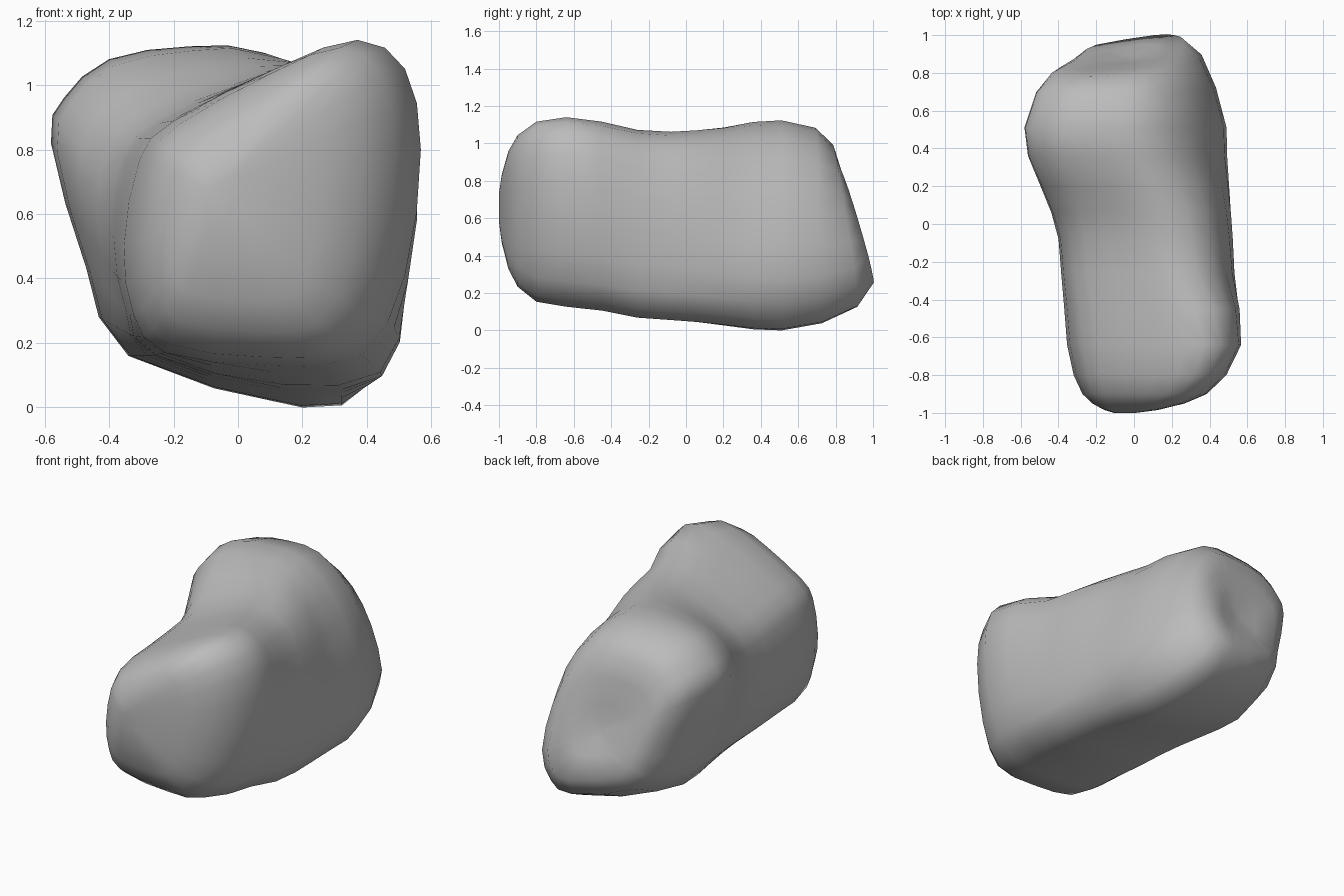
import bpy, bmesh
from mathutils import Vector

cube = bpy.data.objects.get("Cube")
if cube:
    bpy.data.objects.remove(cube)

# Cross-sections (x, z), counter-clockwise from the bottom right
FRONT = [(.39, .16), (.53, .41), (.58, .8), (.53, 1.05), (.38, 1.14), (.14, 1.06),
         (-.2, .89), (-.31, .77), (-.36, .5), (-.33, .29), (-.23, .17), (.1, .13)]
WAIST = [(.45, .1), (.52, .35), (.51, .69), (.41, .98), (.2, 1.06), (-.02, .99),
         (-.25, .88), (-.35, .77), (-.39, .53), (-.35, .3), (-.26, .16), (.15, .06)]
BACK = [(.39, .06), (.49, .27), (.43, .64), (.29, .93), (.08, 1.1), (-.15, 1.12),
        (-.4, 1.08), (-.54, .96), (-.58, .82), (-.47, .43), (-.34, .16), (.2, 0)]
SECTIONS = [[Vector(p) for p in s] for s in (FRONT, WAIST, BACK)]
CENTRES = [Vector((-.07, .66)), Vector((0, .6)), Vector((-.02, .55))]

# Stations along the stone: y, section blend, width, height, backward lean
STATIONS = [(-1, 0, .12, .15, 0), (-.985, 0, .3, .36, 0), (-.95, 0, .52, .62, 0),
            (-.9, 0, .7, .8, 0), (-.8, 0, .86, .95, 0), (-.64, 0, .98, 1, 0),
            (-.45, .3, 1, 1, 0), (-.26, .85, 1, 1, 0), (-.08, 1.05, 1, 1, 0),
            (.06, 1.25, 1, 1, 0), (.2, 1.55, 1, 1, 0), (.36, 1.9, 1, 1, 0),
            (.51, 2, 1, 1, 0), (.71, 2, .89, .93, .03), (.85, 2, .74, .77, .14),
            (.91, 2, .56, .54, .27), (.9, 2, .28, .27, .3), (.88, 2, .08, .08, .3)]


def smooth_loop(points, steps=2):
    """Closed spline through the points."""
    out, n = [], len(points)
    for i in range(n):
        a, b, c, d = (points[(i + k) % n] for k in (-1, 0, 1, 2))
        for j in range(steps):
            t = j / steps
            out.append(b + (c - a) * t / 2 + (a * 2 - b * 5 + c * 4 - d) * t * t / 2
                       + (b * 3 - a - c * 3 + d) * t ** 3 / 2)
    return out


def ring(y, blend, width, height, lean):
    k = min(int(blend), 1)
    f = blend - k
    centre = CENTRES[k].lerp(CENTRES[k + 1], f)
    pts = [a.lerp(b, f) for a, b in zip(SECTIONS[k], SECTIONS[k + 1])]
    pts = [centre + (p - centre) * Vector((width, height)) for p in smooth_loop(pts)]
    return [Vector((p.x, y - lean * (p.y - centre.y - p.x / 3), p.y)) for p in pts]


# Stone body: skin the rings and close both ends
bm = bmesh.new()
rings = [[bm.verts.new(p) for p in ring(*s)] for s in STATIONS]
for lower, upper in zip(rings, rings[1:]):
    for i in range(len(lower)):
        bm.faces.new((lower[i - 1], lower[i], upper[i], upper[i - 1]))
bm.faces.new(rings[0])
bm.faces.new(rings[-1])
bmesh.ops.recalc_face_normals(bm, faces=bm.faces)

mesh = bpy.data.meshes.new("stone")
bm.to_mesh(mesh)
bm.free()
stone = bpy.data.objects.new("stone", mesh)
bpy.context.collection.objects.link(stone)
mesh.shade_smooth()

# Plain grey
grey = bpy.data.materials.new("stone_grey")
grey.use_nodes = True
colour = (.5, .5, .5, 1)
grey.diffuse_color = colour
grey.node_tree.nodes["Principled BSDF"].inputs["Base Color"].default_value = colour
mesh.materials.append(grey)
